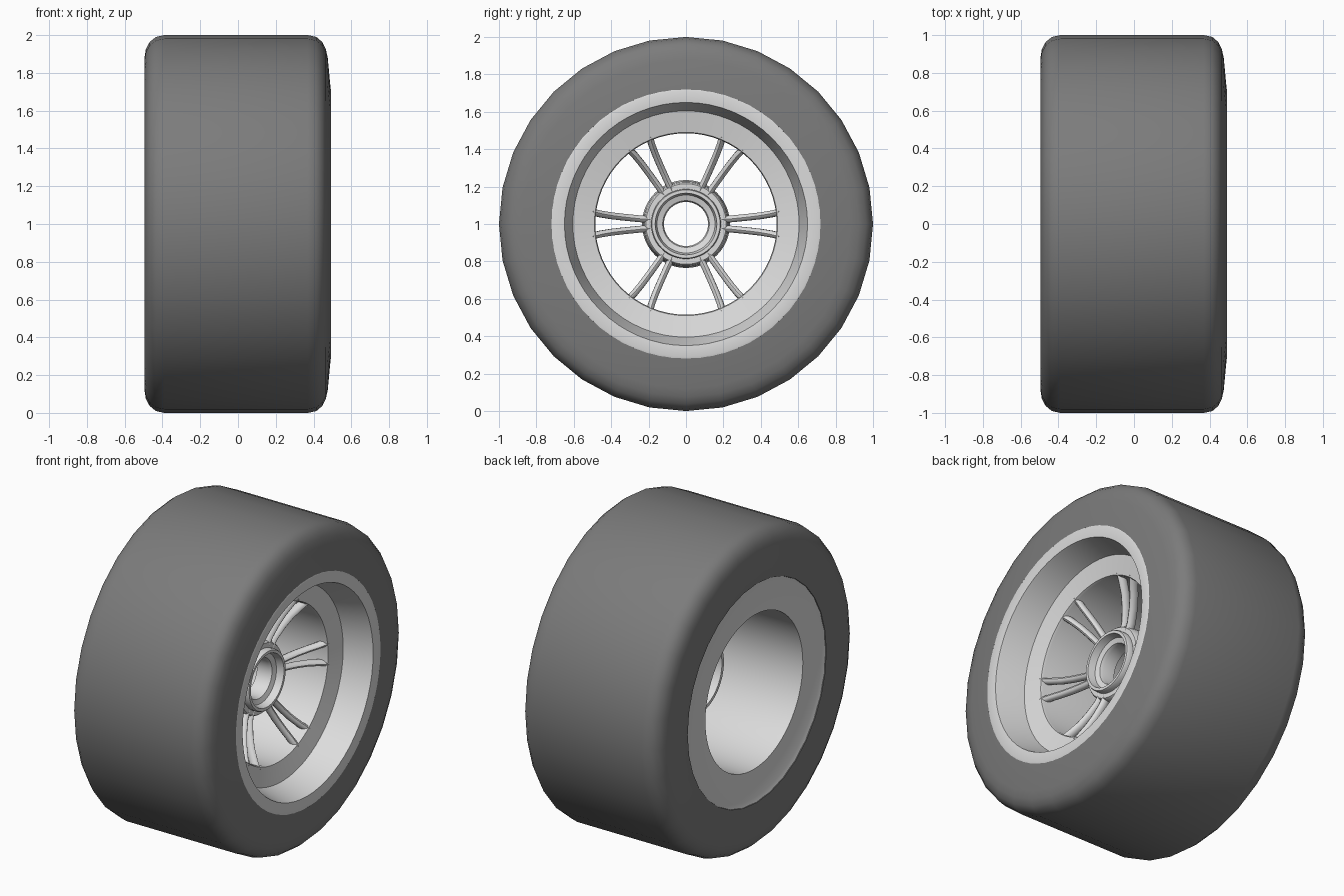
import bpy, bmesh, math
from mathutils import Vector, Matrix

if "Cube" in bpy.data.objects:
    bpy.data.objects.remove(bpy.data.objects["Cube"])

CENTRE = Vector((0, 0, 1))


def material(name, v):
    m = bpy.data.materials.new(name)
    m.diffuse_color = (v, v, v, 1)
    m.use_nodes = True
    m.node_tree.nodes["Principled BSDF"].inputs["Base Color"].default_value = m.diffuse_color
    return m


RUBBER = material("dark grey rubber", 0.20)
ALLOY = material("light grey alloy", 0.72)


def finish(bm, name, mat, angle):
    bmesh.ops.recalc_face_normals(bm, faces=bm.faces)
    me = bpy.data.meshes.new(name)
    bm.to_mesh(me)
    bm.free()
    ob = bpy.data.objects.new(name, me)
    me.materials.append(mat)
    bpy.context.collection.objects.link(ob)
    bpy.ops.object.select_all(action='DESELECT')
    ob.select_set(True)
    bpy.context.view_layer.objects.active = ob
    bpy.ops.object.shade_smooth_by_angle(angle=math.radians(angle))
    return ob


def bridge(bm, a, b):
    n = len(a)
    for i in range(n):
        j = (i + 1) % n
        bm.faces.new((a[i], a[j], b[j], b[i]))


def lathe(name, profile, mat, segs, angle=30):
    """Spin a closed (x, radius) profile around the wheel axis."""
    bm = bmesh.new()
    rings = []
    for x, r in profile:
        rings.append([bm.verts.new(CENTRE + Vector((
            x, r * math.cos(2 * math.pi * i / segs), r * math.sin(2 * math.pi * i / segs))))
            for i in range(segs)])
    for k in range(len(rings)):
        bridge(bm, rings[k], rings[(k + 1) % len(rings)])
    return finish(bm, name, mat, angle)


# Tyre: flat tread, rounded shoulders, slightly tapered outer sidewall
lathe("tyre", [
    (-0.495, 0.69), (-0.495, 0.88), (-0.488, 0.925), (-0.468, 0.963), (-0.435, 0.99), (-0.39, 1.0),
    (0.37, 1.0), (0.415, 0.99), (0.447, 0.963), (0.465, 0.925), (0.475, 0.88),
    (0.49, 0.72), (0.47, 0.71), (-0.47, 0.68)], RUBBER, 32, 35)

# Rim: front lip, conical wall, recessed face, long barrel, rear flange
lathe("rim", [
    (0.488, 0.725), (0.493, 0.71), (0.487, 0.65), (0.47, 0.645), (0.31, 0.605), (0.285, 0.49),
    (0.27, 0.485), (-0.475, 0.485), (-0.482, 0.66), (-0.493, 0.692),
    (-0.45, 0.692), (-0.42, 0.56), (0.22, 0.56), (0.30, 0.66), (0.45, 0.72)], ALLOY, 64)

# Hub: stepped front collar, flared hollow rear sleeve
lathe("hub", [
    (0.205, 0.182), (0.205, 0.165), (0.16, 0.155), (0.15, 0.125), (0.13, 0.118), (0.05, 0.118),
    (0.05, 0.195), (-0.10, 0.215), (-0.10, 0.235), (0.10, 0.228), (0.155, 0.222),
    (0.165, 0.215), (0.165, 0.187), (0.195, 0.187)], ALLOY, 48)

# Spokes: six pairs, each spoke dished forward towards the rim
PATH = [(0.17, 0.135, 0.022), (0.25, 0.145, 0.028), (0.33, 0.17, 0.036),
        (0.40, 0.20, 0.044), (0.46, 0.235, 0.054), (0.51, 0.265, 0.066)]  # radius, x, sideways
SIDES = 10


def add_spoke(bm, turn, side):
    rot = Matrix.Rotation(turn, 3, 'X')
    rings = []
    for k, (r, x, off) in enumerate(PATH):
        r0, x0, _ = PATH[max(k - 1, 0)]
        r1, x1, _ = PATH[min(k + 1, len(PATH) - 1)]
        normal = Vector((r1 - r0, -(x1 - x0))).normalized()  # in (x, radius) plane
        ring = []
        for i in range(SIDES):
            a = 2 * math.pi * i / SIDES
            d = 0.028 * math.cos(a)
            p = Vector((x + normal.x * d, r + normal.y * d, side * off + 0.019 * math.sin(a)))
            ring.append(bm.verts.new(CENTRE + rot @ p))
        rings.append(ring)
    for a, b in zip(rings, rings[1:]):
        bridge(bm, a, b)
    bm.faces.new(rings[0])
    bm.faces.new(rings[-1])


bm = bmesh.new()
for n in range(6):
    for side in (-1, 1):
        add_spoke(bm, n * math.pi / 3, side)
finish(bm, "spokes", ALLOY, 50)
